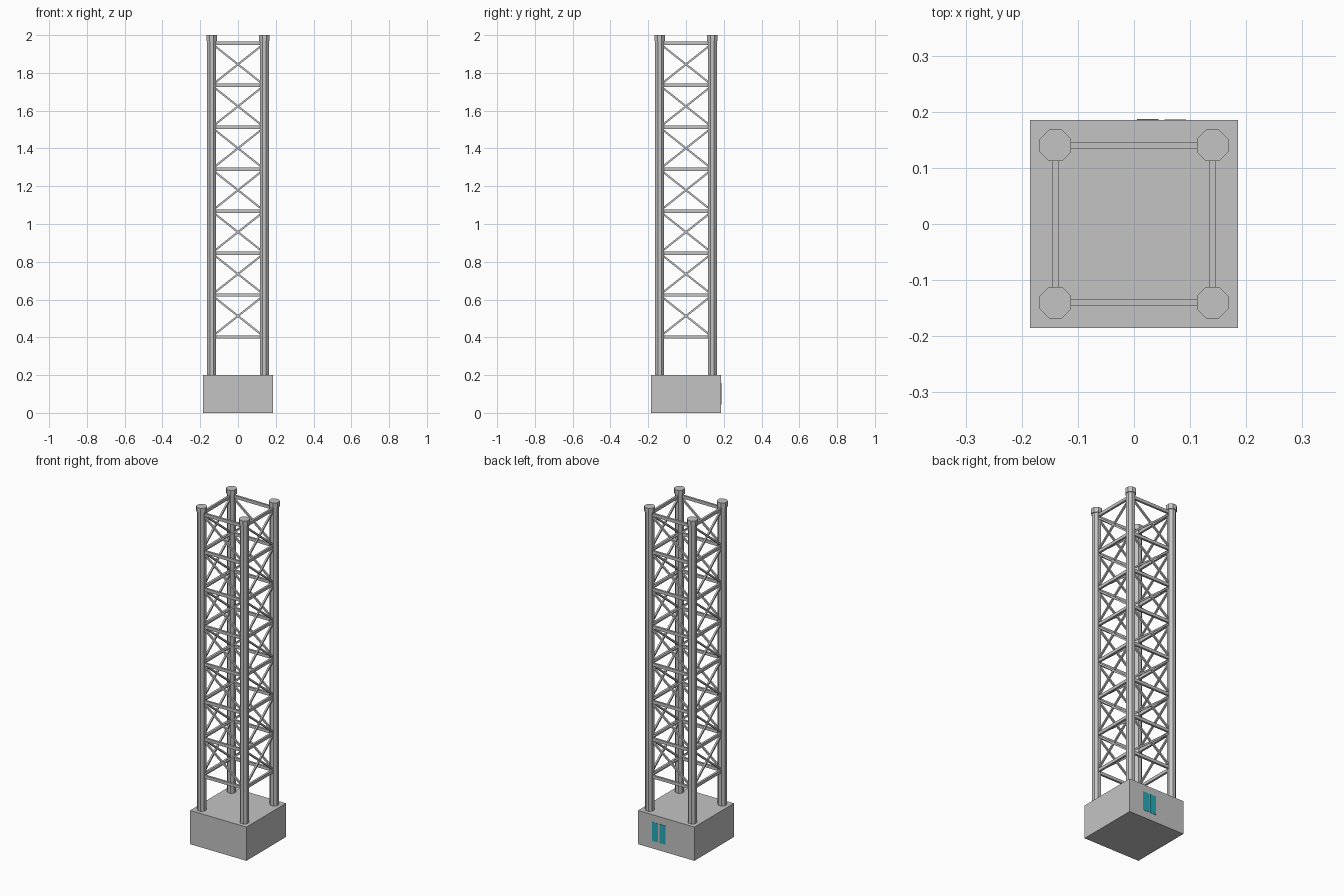
import bpy, bmesh, math
from mathutils import Matrix, Vector

if "Cube" in bpy.data.objects:
    bpy.data.objects.remove(bpy.data.objects["Cube"])


def material(name, rgb):
    m = bpy.data.materials.new(name)
    m.diffuse_color = (*rgb, 1)
    m.use_nodes = True
    m.node_tree.nodes["Principled BSDF"].inputs["Base Color"].default_value = m.diffuse_color
    return m


GREY = material("steel_grey", (0.55, 0.55, 0.55))
TEAL = material("teal", (0.02, 0.40, 0.48))


def finish(name, bm, mat):
    bmesh.ops.recalc_face_normals(bm, faces=bm.faces)
    me = bpy.data.meshes.new(name)
    bm.to_mesh(me)
    bm.free()
    me.materials.append(mat)
    ob = bpy.data.objects.new(name, me)
    bpy.context.collection.objects.link(ob)
    return ob


def box(name, lo, hi, mat):
    lo, hi = Vector(lo), Vector(hi)
    bm = bmesh.new()
    bmesh.ops.create_cube(bm, size=1, matrix=Matrix.Translation((lo + hi) / 2)
                          @ Matrix.Diagonal((*(hi - lo), 1)))
    return finish(name, bm, mat)


def octagon(name, x, y, z0, z1, apothem):
    bm = bmesh.new()
    r = apothem / math.cos(math.pi / 8)
    bmesh.ops.create_cone(bm, cap_ends=True, segments=8, radius1=r, radius2=r, depth=z1 - z0,
                          matrix=Matrix.Translation((x, y, (z0 + z1) / 2))
                          @ Matrix.Rotation(math.pi / 8, 4, 'Z'))
    return finish(name, bm, GREY)


def add_bar(bm, face, z0, z1, across, high):
    # straight bar on one tower face, from the left post to the right post
    dz = z1 - z0
    m = (Matrix.Rotation(face * math.pi / 2, 4, 'Z')
         @ Matrix.Translation((0, -P, (z0 + z1) / 2))
         @ Matrix.Rotation(-math.atan2(dz, 2 * P), 4, 'Y')
         @ Matrix.Diagonal((math.hypot(2 * P, dz), across, high, 1)))
    bmesh.ops.create_cube(bm, size=1, matrix=m)


P = 0.14                                   # post offset from the centre
LEVELS = [0.402 + 0.222 * i for i in range(8)]

# base block
box("base_block", (-0.185, -0.185, 0), (0.185, 0.185, 0.2), GREY)

# corner posts with wider caps
for side, x in (("left", -P), ("right", P)):
    for end, y in (("front", -P), ("back", P)):
        octagon(f"{end}_{side}_post", x, y, 0.195, 1.975, 0.023)
        octagon(f"{end}_{side}_post_cap", x, y, 1.97, 2.0, 0.028)

# rungs and crossed braces on all four faces
for face, label in enumerate(("front", "right", "back", "left")):
    rungs, braces = bmesh.new(), bmesh.new()
    for z in LEVELS:
        add_bar(rungs, face, z, z, 0.0125, 0.018)
    for z0, z1 in zip(LEVELS, LEVELS[1:]):
        add_bar(braces, face, z0, z1, 0.010, 0.010)
        add_bar(braces, face, z1, z0, 0.010, 0.010)
    finish(f"{label}_rungs", rungs, GREY)
    finish(f"{label}_cross_braces", braces, GREY)

# two coloured plates on the back of the base
box("inner_panel_plate", (0.005, 0.18, 0.045), (0.044, 0.187, 0.157), TEAL)
box("outer_panel_plate", (0.054, 0.18, 0.045), (0.093, 0.1865, 0.157), TEAL)
